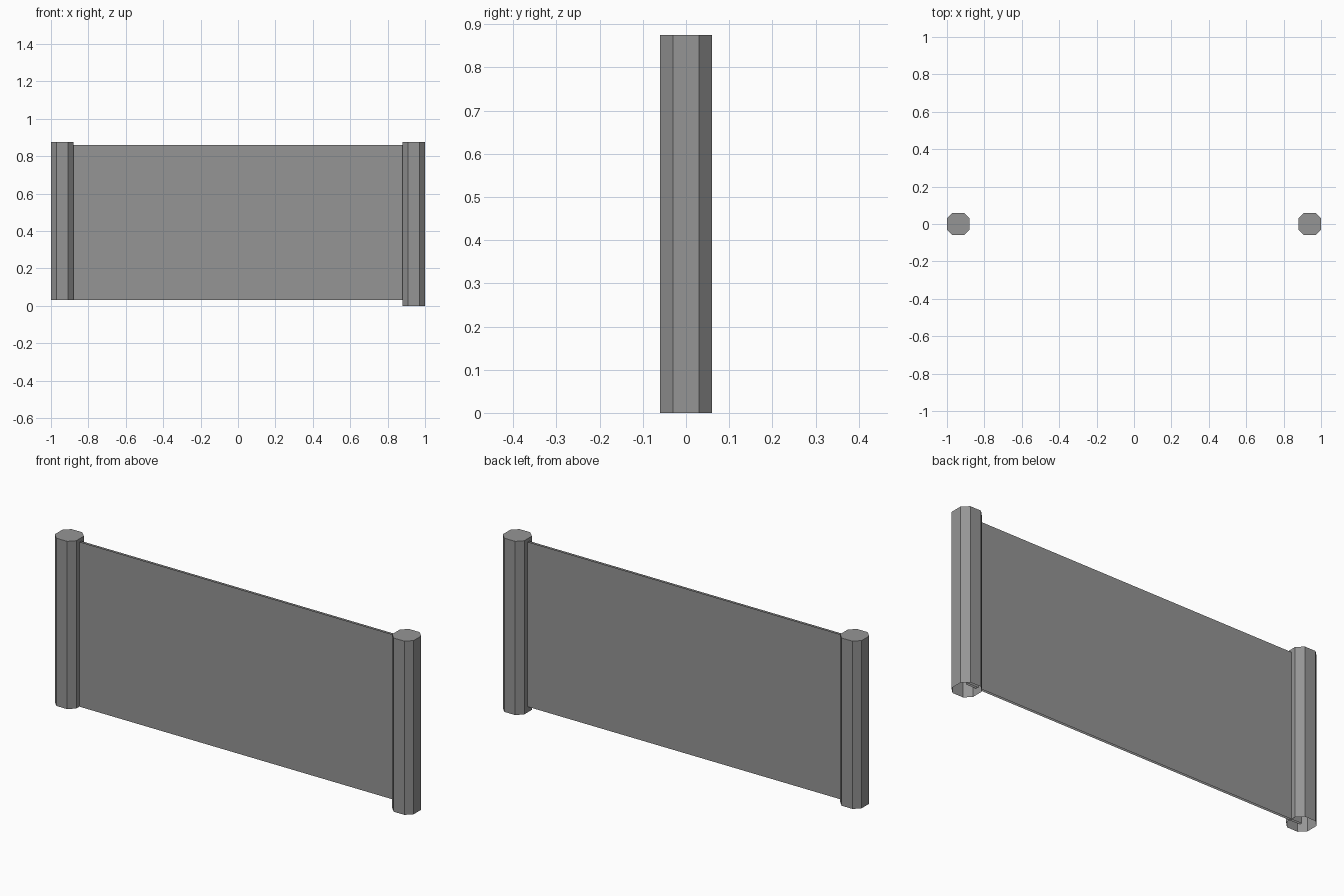
import bpy
import bmesh

cube = bpy.data.objects.get("Cube")
if cube:
    bpy.data.objects.remove(cube, do_unlink=True)

grey = bpy.data.materials.new("plain grey")
grey.use_nodes = True
colour = (0.30, 0.30, 0.30, 1)
grey.diffuse_color = colour
grey.node_tree.nodes["Principled BSDF"].inputs["Base Color"].default_value = colour

TOP = 0.875
POST_X = 0.94
WIDE, NARROW = 0.06, 0.03  # octagon half width and half flat


def finish(bm, name):
    mesh = bpy.data.meshes.new(name)
    bm.to_mesh(mesh)
    bm.free()
    mesh.materials.append(grey)
    obj = bpy.data.objects.new(name, mesh)
    bpy.context.collection.objects.link(obj)
    return obj


def make_post(name, x, bottom):
    """Eight-sided post, capped on top and open below."""
    corner = [(WIDE, -NARROW), (WIDE, NARROW), (NARROW, WIDE), (-NARROW, WIDE)]
    outline = corner + [(-a, -b) for a, b in corner]
    bm = bmesh.new()
    low = [bm.verts.new((x + a, b, bottom)) for a, b in outline]
    high = [bm.verts.new((x + a, b, TOP)) for a, b in outline]
    for i in range(len(outline)):
        j = (i + 1) % len(outline)
        bm.faces.new((low[i], low[j], high[j], high[i]))
    bm.faces.new(high)
    return finish(bm, name)


def make_sheet(name, side):
    """One face of the panel, running between the post centres."""
    low, high, y = 0.03, 0.86, side * 0.006
    bm = bmesh.new()
    ends = [(-POST_X, low), (POST_X, low), (POST_X, high), (-POST_X, high)]
    face = bm.faces.new([bm.verts.new((x, y, z)) for x, z in ends])
    if side > 0:
        face.normal_flip()
    return finish(bm, name)


# Posts: the left one reaches the ground, the right one stops at the panel
make_post("left_post", POST_X, 0)
make_post("right_post", -POST_X, 0.03)

# Thin panel with open edges
make_sheet("front_panel", -1)
make_sheet("back_panel", 1)
